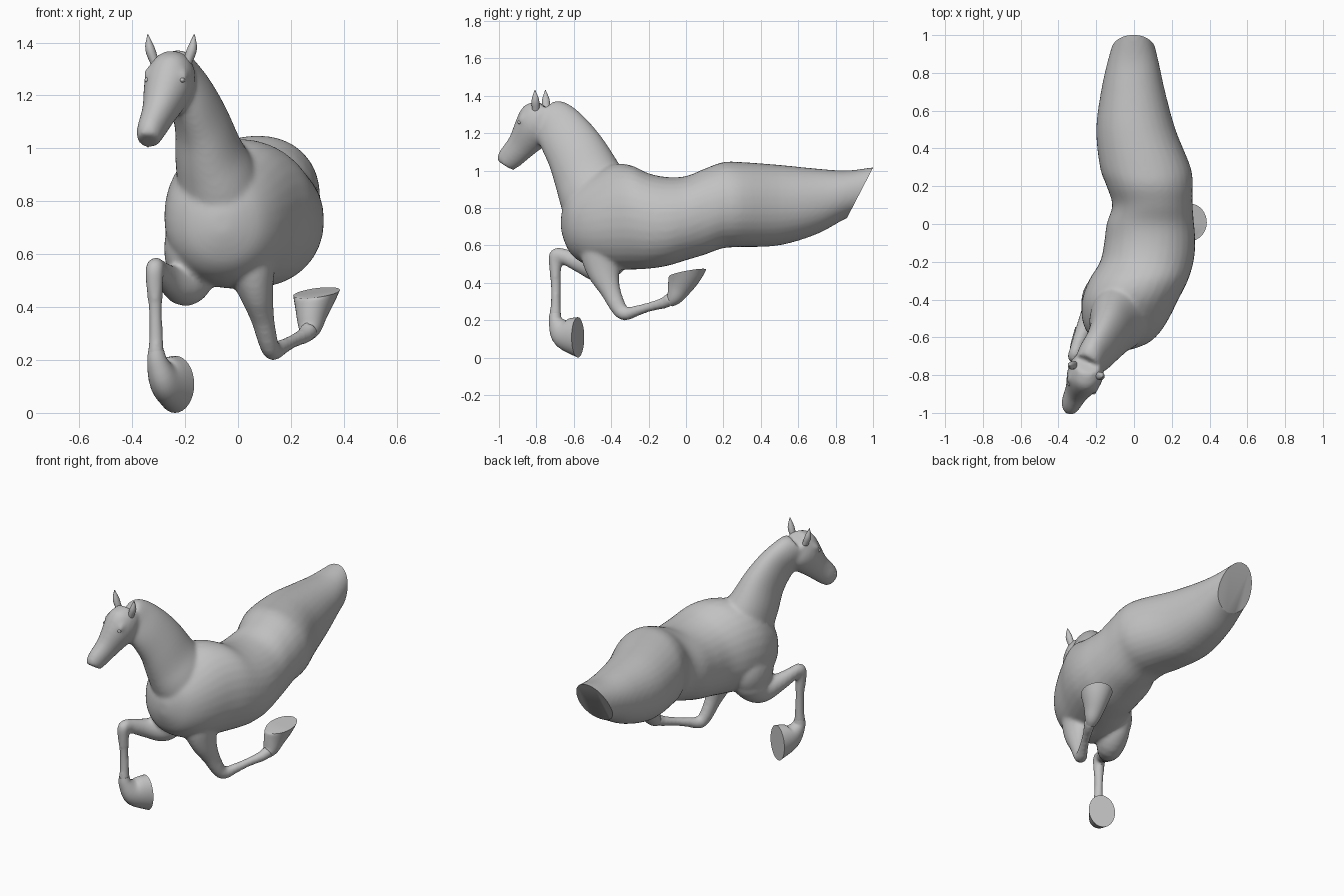
import bpy, bmesh, math
from mathutils import Vector, Matrix

if "Cube" in bpy.data.objects:
    bpy.data.objects.remove(bpy.data.objects["Cube"])

grey = bpy.data.materials.new("coat_grey")
grey.diffuse_color = (0.54, 0.54, 0.54, 1)
grey.use_nodes = True
grey.node_tree.nodes["Principled BSDF"].inputs["Base Color"].default_value = grey.diffuse_color
X, Z = Vector((1, 0, 0)), Vector((0, 0, 1))
SIDES = 32


def spline(rows, n=4):
    """Catmull-Rom through rows of x, y, z, half width, half depth."""
    p = [Vector(r) for r in rows]
    p = [2 * p[0] - p[1]] + p + [2 * p[-1] - p[-2]]
    out = []
    for i in range(1, len(p) - 2):
        a, b, c, d = p[i - 1:i + 3]
        for k in range(n):
            t = k / n
            out.append(0.5 * (2 * b + (c - a) * t + (2 * a - 5 * b + 4 * c - d) * t * t
                              + (3 * b - a - 3 * c + d) * t ** 3))
    return out + [p[-2]]


def loft(bm, rows, upright=False, power=1.0, end=None):
    """Skin closed rings along a path; end fixes the last ring's normal."""
    st = spline(rows)
    pos = [Vector(s[:3]) for s in st]
    last = len(st) - 1
    rings = []
    for i, s in enumerate(st):
        t = (pos[min(i + 1, last)] - pos[max(i - 1, 0)]).normalized()
        if end:
            t = t.lerp(Vector(end).normalized(), (i / last) ** 3).normalized()
        v = Z if upright else t.cross(X).normalized()
        u = X if upright else v.cross(t).normalized()
        ring = []
        for k in range(SIDES):
            a = 2 * math.pi * k / SIDES
            c, w = math.cos(a), math.sin(a)
            c = math.copysign(abs(c) ** power, c)
            w = math.copysign(abs(w) ** power, w)
            ring.append(bm.verts.new(pos[i] + u * c * s[3] + v * w * s[4]))
        rings.append(ring)
    for a, b in zip(rings, rings[1:]):
        for k in range(SIDES):
            j = (k + 1) % SIDES
            bm.faces.new((a[k], a[j], b[j], b[k]))
    bm.faces.new(rings[0])
    bm.faces.new(rings[-1])


def blob(bm, loc, size, turn=(0, 0, 0)):
    m = Matrix.Translation(loc)
    for a, ax in zip(turn, "XYZ"):
        m = m @ Matrix.Rotation(a, 4, ax)
    bmesh.ops.create_uvsphere(bm, u_segments=24, v_segments=14, radius=1,
                              matrix=m @ Matrix.Diagonal((*size, 1)))


def finish(bm, name):
    bmesh.ops.recalc_face_normals(bm, faces=bm.faces)
    me = bpy.data.meshes.new(name)
    bm.to_mesh(me)
    bm.free()
    ob = bpy.data.objects.new(name, me)
    bpy.context.collection.objects.link(ob)
    me.materials.append(grey)
    bpy.ops.object.select_all(action='DESELECT')
    ob.select_set(True)
    bpy.context.view_layer.objects.active = ob
    return ob


def shade():
    bpy.ops.object.shade_smooth_by_angle(angle=math.radians(40))


body = bmesh.new()
# trunk: y, left, right, bottom, top
trunk = [(1.12, -.07, .06, .84, 1.025), (1.0, -.10, .095, .79, 1.017), (.86, -.14, .13, .745, 1.0),
         (.7, -.175, .165, .66, 1.01), (.5, -.2, .22, .60, 1.03), (.3, -.18, .30, .59, 1.045),
         (.2, -.145, .31, .585, 1.045), (.1, -.115, .31, .55, 1.01), (0, -.145, .318, .52, .97),
         (-.1, -.158, .325, .49, .965), (-.2, -.18, .315, .475, .985), (-.3, -.24, .285, .47, 1.03),
         (-.4, -.275, .235, .47, 1.03), (-.5, -.275, .185, .485, .98), (-.57, -.25, .14, .515, .93),
         (-.62, -.205, .09, .56, .88), (-.65, -.15, .03, .62, .82), (-.668, -.09, -.03, .68, .76)]
loft(body, [((l + r) / 2, y, (b + t) / 2, (r - l) / 2, (t - b) / 2) for y, l, r, b, t in trunk],
     upright=True, power=.94)
# left shoulder and point of the elbow
blob(body, (-.175, -.42, .62), (.105, .15, .16))
# neck, running down into the breast
loft(body, [(-.05, -.44, .76, .17, .2), (-.075, -.485, .87, .158, .195), (-.108, -.53, .975, .132, .18),
            (-.135, -.585, 1.09, .106, .162), (-.175, -.65, 1.19, .088, .145),
            (-.22, -.705, 1.255, .08, .128), (-.247, -.75, 1.285, .075, .1)])
# head
loft(body, [(-.245, -.735, 1.325, .068, .075), (-.25, -.77, 1.28, .09, .115), (-.265, -.81, 1.225, .093, .112),
            (-.3, -.88, 1.133, .065, .08), (-.332, -.945, 1.062, .052, .066), (-.338, -.968, 1.028, .042, .052)])
# brows
for s in (-1, 1):
    blob(body, Vector((-.272, -.845, 1.282)) + s * Vector((.064, -.024, 0)), (.02, .033, .02),
         (math.radians(45), 0, 0))
# tucked right foreleg, forearm then cannon
loft(body, [(.02, -.42, .68, .12, .12), (.045, -.445, .56, .098, .12), (.068, -.44, .46, .067, .09),
            (.092, -.405, .36, .045, .056), (.115, -.36, .265, .037, .043), (.133, -.325, .234, .035, .037),
            (.165, -.27, .248, .028, .03), (.21, -.19, .272, .025, .026), (.255, -.11, .295, .032, .032),
            (.272, -.08, .32, .036, .036)])
# raised left foreleg
loft(body, [(-.15, -.34, .6, .07, .07), (-.17, -.385, .54, .09, .09), (-.2, -.46, .48, .08, .078),
            (-.26, -.56, .505, .05, .055), (-.3, -.65, .54, .036, .042), (-.314, -.695, .547, .036, .038),
            (-.316, -.7, .5, .034, .034), (-.312, -.697, .39, .026, .027), (-.31, -.697, .28, .027, .028),
            (-.31, -.7, .21, .034, .034)])
# blend the parts into one skin, then cut the haunch off flat
ob = finish(body, "horse_body")
m = ob.modifiers.new("blend", 'REMESH')
m.mode, m.voxel_size = 'VOXEL', .011
s = ob.modifiers.new("soften", 'SMOOTH')
s.factor, s.iterations = .5, 9
for mod in ("blend", "soften"):
    bpy.ops.object.modifier_apply(modifier=mod)
bm = bmesh.new()
bm.from_mesh(ob.data)
bmesh.ops.bisect_plane(bm, geom=bm.verts[:] + bm.edges[:] + bm.faces[:], plane_co=(0, .86, .745),
                       plane_no=(0, .27, -.14), clear_outer=True)
bmesh.ops.holes_fill(bm, edges=[e for e in bm.edges if e.is_boundary], sides=0)
bm.to_mesh(ob.data)
bm.free()
ob.data.materials.clear()
ob.data.materials.append(grey)
shade()

# flaring lower legs with flat cut ends
hooves = {
    "left_pastern": ([(-.31, -.7, .235, .03, .03), (-.304, -.695, .19, .04, .04),
                      (-.28, -.655, .132, .06, .08), (-.238, -.578, .108, .08, .108)], (.42, .9, 0)),
    "right_pastern": ([(.262, -.09, .295, .028, .028), (.272, -.06, .325, .045, .045),
                       (.28, -.03, .38, .062, .068), (.297, .01, .454, .089, .1)], (-.13, -.18, 1))}
for name, (rows, normal) in hooves.items():
    bm = bmesh.new()
    loft(bm, rows, end=normal)
    finish(bm, name)
    shade()

# ears, eyes and nostrils
for side, s in (("left", -1), ("right", 1)):
    bm = bmesh.new()
    base = Vector((-.253, -.775, 1.325)) + s * Vector((.062, -.028, 0))
    tip = base + Vector((s * .026, -.005, .105))
    mid = base.lerp(tip, .5) + Vector((s * .005, 0, 0))
    loft(bm, [(*base, .017, .02), (*mid, .018, .02), (*tip, .002, .002)])
    finish(bm, side + "_ear")
    shade()
    bm = bmesh.new()
    blob(bm, Vector((-.277, -.862, 1.258)) + s * Vector((.066, -.022, 0)), (.011, .018, .01))
    finish(bm, side + "_eye")
    shade()
    bm = bmesh.new()
    blob(bm, Vector((-.34, -.968, 1.07)) + s * Vector((.034, -.012, 0)), (.008, .012, .014))
    finish(bm, side + "_nostril")
    shade()
